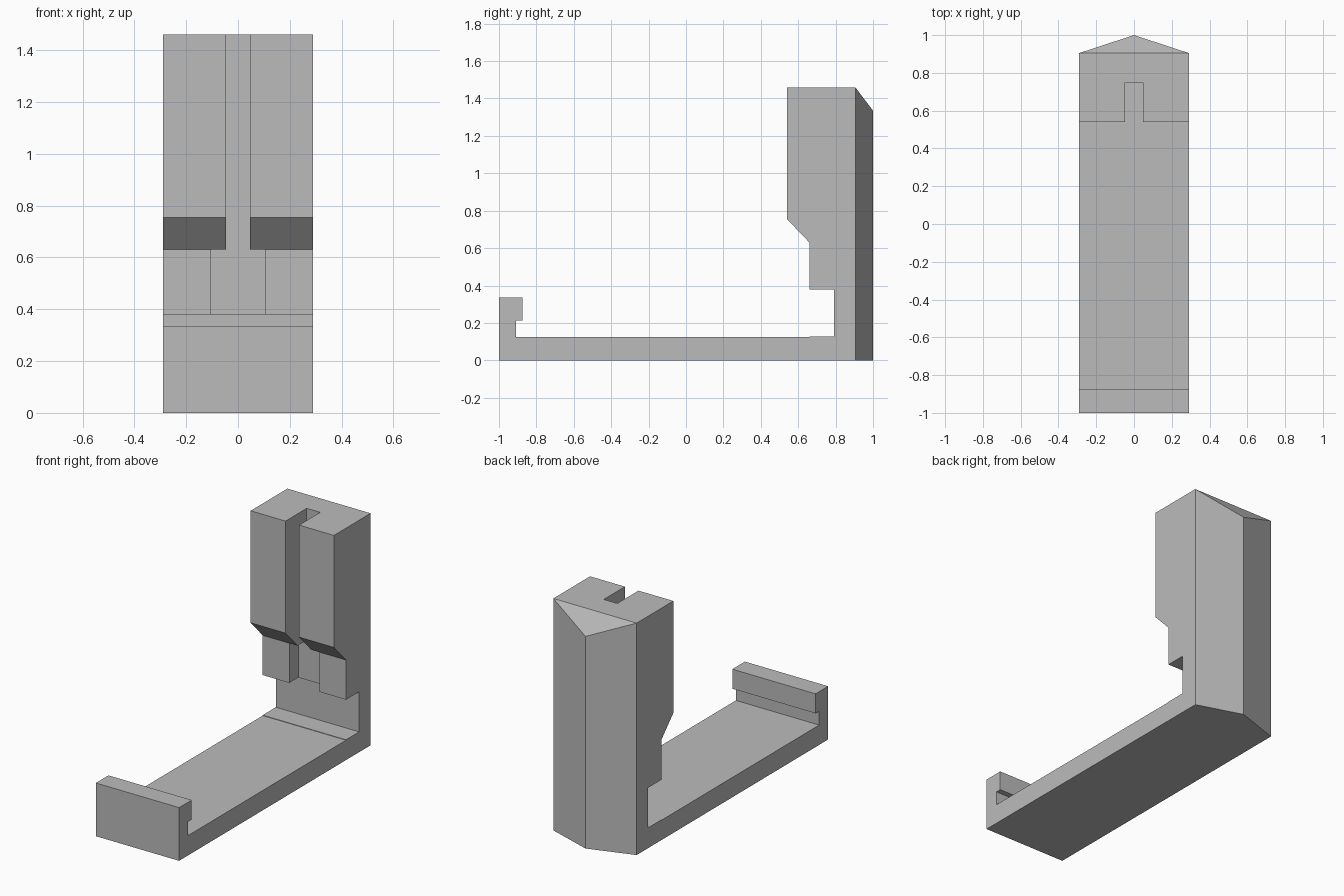
import bpy, bmesh

if "Cube" in bpy.data.objects:
    bpy.data.objects.remove(bpy.data.objects["Cube"])

W = 0.29          # half width
BACK = 0.905      # where the ridged back starts
TOP = 1.46

grey = bpy.data.materials.new("grey")
grey.diffuse_color = (0.5, 0.5, 0.5, 1)
grey.use_nodes = True
grey.node_tree.nodes["Principled BSDF"].inputs["Base Color"].default_value = grey.diffuse_color


def extrude_profile(bm, pts, half):
    """Extrude a (y, z) outline across x from -half to half."""
    face = bm.faces.new([bm.verts.new((-half, y, z)) for y, z in pts])
    res = bmesh.ops.extrude_face_region(bm, geom=[face])
    verts = [g for g in res["geom"] if isinstance(g, bmesh.types.BMVert)]
    bmesh.ops.translate(bm, verts=verts, vec=(2 * half, 0, 0))


def finish(bm, name):
    bmesh.ops.recalc_face_normals(bm, faces=bm.faces)
    mesh = bpy.data.meshes.new(name)
    bm.to_mesh(mesh)
    bm.free()
    mesh.materials.append(grey)
    obj = bpy.data.objects.new(name, mesh)
    bpy.context.collection.objects.link(obj)
    return obj


# Side outline: base tray, hooked front lip and tall post
outline = [
    (-1, 0), (BACK, 0), (BACK, TOP), (0.54, TOP), (0.54, 0.755),
    (0.66, 0.63), (0.66, 0.38), (0.79, 0.38), (0.79, 0.128),
    (0.66, 0.128), (0.66, 0.125), (-0.91, 0.125), (-0.91, 0.212),
    (-0.875, 0.212), (-0.875, 0.335), (-1, 0.335),
]
bm = bmesh.new()
extrude_profile(bm, outline, W)

# Replace the flat back with a pointed ridge that slopes at the top
back = next(f for f in bm.faces if all(abs(v.co.y - BACK) < 1e-5 for v in f.verts))
corner = {(v.co.x > 0, v.co.z > 1): v for v in back.verts}
bm.faces.remove(back)
low, high = bm.verts.new((0, 1, 0)), bm.verts.new((0, 1, 1.335))
for side in (False, True):
    bm.faces.new([corner[side, False], low, high, corner[side, True]])
for is_top, tip in ((False, low), (True, high)):
    bm.faces.new([corner[False, is_top], corner[True, is_top], tip])
stand = finish(bm, "stand")

# T-shaped slot in the post: narrow above, wide at the bottom
slots = (("narrow_slot_cutter", 0.047, 0.5, 0.3, TOP + 0.1),
         ("wide_slot_cutter", 0.105, 0.6, 0.3, 0.63))
for name, half, y0, z0, z1 in slots:
    bm = bmesh.new()
    extrude_profile(bm, [(y0, z0), (0.75, z0), (0.75, z1), (y0, z1)], half)
    cutter = finish(bm, name)
    cutter.hide_render = True
    cutter.hide_set(True)
    mod = stand.modifiers.new(name, "BOOLEAN")
    mod.operation = "DIFFERENCE"
    mod.solver = "EXACT"
    mod.object = cutter
